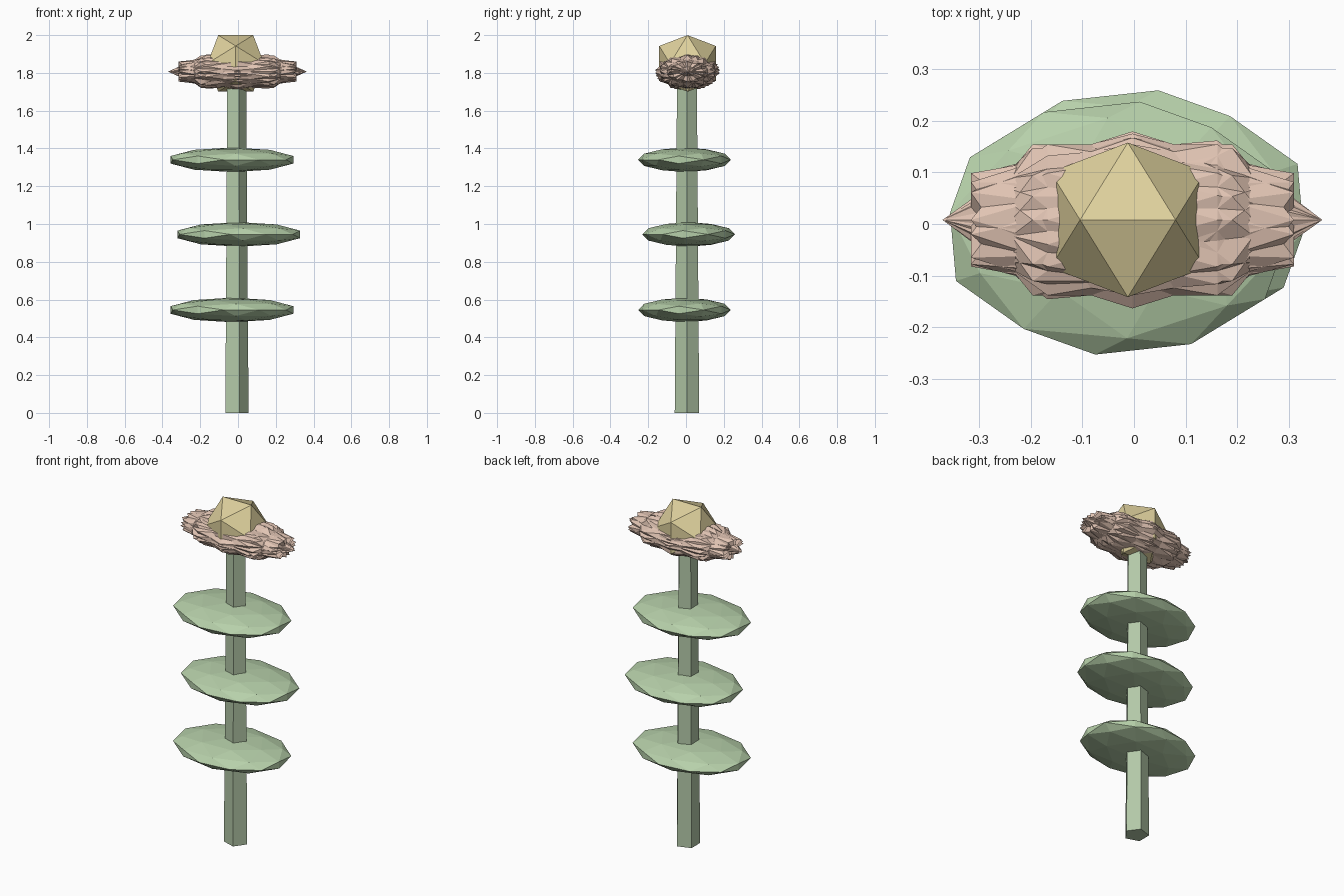
import bpy, bmesh, math
from itertools import combinations
from mathutils import Vector, Matrix

if "Cube" in bpy.data.objects:
    bpy.data.objects.remove(bpy.data.objects["Cube"])

PHI = (1 + 5 ** 0.5) / 2


def material(name, rgb):
    m = bpy.data.materials.new(name)
    m.diffuse_color = (*rgb, 1)
    m.use_nodes = True
    m.node_tree.nodes["Principled BSDF"].inputs["Base Color"].default_value = m.diffuse_color
    return m


def ico_points(detail):
    """Unit icosahedron with a level edge along x on top; detail 1 adds edge midpoints."""
    pts = []
    for a in (-1, 1):
        for b in (-PHI, PHI):
            pts += [Vector((a, 0, b)), Vector((b, a, 0)), Vector((0, b, a))]
    if detail:
        pts += [(p + q) / 2 for p, q in combinations(pts, 2) if (p - q).length < 2.1]
    return [p.normalized() for p in pts]


def add_ico(bm, detail, matrix):
    verts = [bm.verts.new(matrix @ p) for p in ico_points(detail)]
    bmesh.ops.convex_hull(bm, input=verts)


def finish(name, bm, mat):
    bmesh.ops.recalc_face_normals(bm, faces=bm.faces)
    me = bpy.data.meshes.new(name)
    bm.to_mesh(me)
    bm.free()
    ob = bpy.data.objects.new(name, me)
    me.materials.append(mat)
    bpy.context.collection.objects.link(ob)
    return ob


def place(loc, scale, rot):
    return Matrix.Translation(loc) @ Matrix.Diagonal((*scale, 1)) @ rot


stem_mat = material("stem_green", (0.45, 0.58, 0.39))
leaf_mat = material("leaf_green", (0.47, 0.63, 0.40))
petal_mat = material("petal_pink", (0.75, 0.55, 0.45))
gold_mat = material("centre_gold", (0.74, 0.64, 0.34))

# Five-sided tapering stem
bm = bmesh.new()
rings = []
for z, r in ((0, 0.068), (1.8, 0.055)):
    rings.append([bm.verts.new((-0.012 + r * math.cos(i * math.tau / 5),
                                0.005 + r * math.sin(i * math.tau / 5), z)) for i in range(5)])
for i in range(5):
    j = (i + 1) % 5
    bm.faces.new((rings[0][i], rings[0][j], rings[1][j], rings[1][i]))
bm.faces.new(rings[0][::-1])
bm.faces.new(rings[1])
finish("stem", bm, stem_mat)

# Flat leaf pads, alternating to either side of the stem
for n, z in enumerate((0.545, 0.945, 1.34)):
    side = 1 if n % 2 else -1
    bm = bmesh.new()
    add_ico(bm, 1, place((-0.014 + 0.018 * side, 0.003 + 0.011 * side, z),
                         (0.344, 0.247, 0.065), Matrix.Rotation(math.radians(-65.5), 4, 'Z')))
    finish(f"leaf_{n + 1}", bm, leaf_mat)

# Ragged petals: overlapping stretched solids spun about the long axis
bm = bmesh.new()
for k in range(10):
    tip = Matrix.Rotation(math.radians(31.72 if k % 3 == 1 else 0), 4, 'Z')
    spin = Matrix.Rotation(math.radians(k * 18), 4, 'X')
    add_ico(bm, 0, place((-0.003, 0.008, 1.807), (0.368, 0.172, 0.101), spin @ tip))
finish("petals", bm, petal_mat)

# Faceted flower centre
bm = bmesh.new()
add_ico(bm, 0, place((-0.012, 0.008, 1.85), (0.176,) * 3, Matrix.Identity(4)))
finish("flower_centre", bm, gold_mat)
